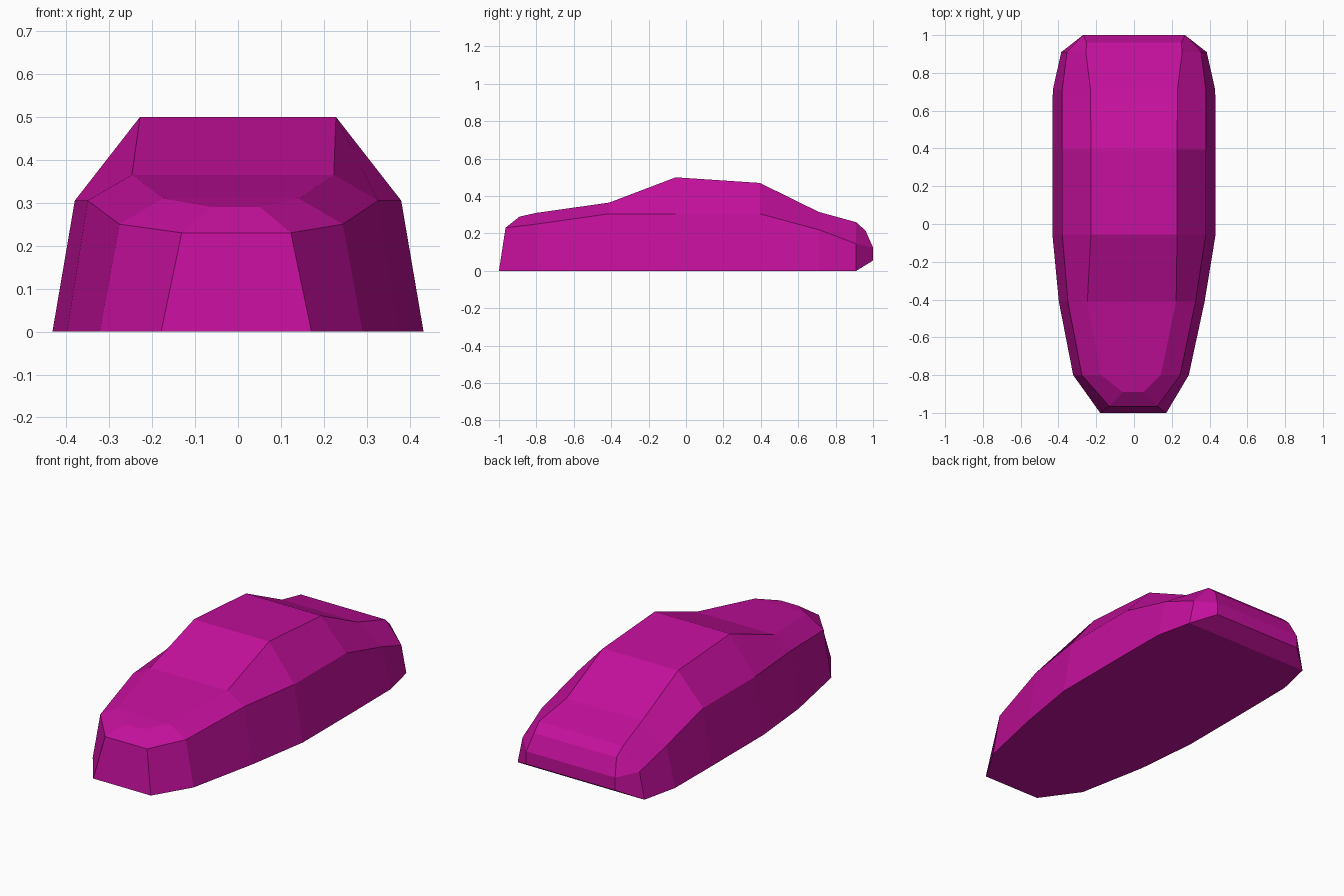
import bpy
import bmesh

default_cube = bpy.data.objects.get("Cube")
if default_cube:
    bpy.data.objects.remove(default_cube, do_unlink=True)

# Single body paint
paint = bpy.data.materials.new("magenta_paint")
colour = (0.55, 0.005, 0.33, 1.0)
paint.use_nodes = True
paint.diffuse_color = colour
shader = next(n for n in paint.node_tree.nodes if n.type == "BSDF_PRINCIPLED")
shader.inputs["Base Color"].default_value = colour
shader.inputs["Roughness"].default_value = 0.8

# Rails running nose to tail: (half width, y, z)
sill_rail = [
    (.175, -1, 0), (.306, -.8, 0), (.386, -.41, 0), (.432, -.055, 0),
    (.432, .395, 0), (.43, .71, 0), (.385, .91, 0), (.27, 1, .055),
]
shoulder_rail = [
    (.127, -.965, .23), (.26, -.8, .25), (.338, -.41, .305), (.38, -.055, .305),
    (.38, .395, .305), (.38, .71, .22), (.355, .91, .145), (.27, 1, .125),
]
roof_rail = [
    (.055, -.89, .29), (.158, -.8, .31), (.235, -.41, .365), (.228, -.055, .5),
    (.228, .395, .47), (.23, .71, .315), (.255, .91, .26), (.25, .96, .215),
]
# Slight sideways lean of the nose
lean = [-.004, -.016, -.012] + [0] * 5


def add_rail(bm, rail, side):
    return [bm.verts.new((side * x + shift, y, z))
            for (x, y, z), shift in zip(rail, lean)]


def bridge(bm, first, second):
    for i in range(len(first) - 1):
        bm.faces.new((first[i], first[i + 1], second[i + 1], second[i]))


def build_car_body():
    bm = bmesh.new()
    # Closed ring of rails: up the left side, across the roof, down the right
    ring = [add_rail(bm, rail, 1) for rail in (sill_rail, shoulder_rail, roof_rail)]
    ring += [add_rail(bm, rail, -1) for rail in (roof_rail, shoulder_rail, sill_rail)]
    for i, rail in enumerate(ring):
        bridge(bm, rail, ring[(i + 1) % len(ring)])
    # Nose and tail panels, split at the shoulder
    for end in (0, -1):
        for low in (0, 1):
            bm.faces.new((ring[low][end], ring[low + 1][end],
                          ring[4 - low][end], ring[5 - low][end]))
    bmesh.ops.recalc_face_normals(bm, faces=bm.faces[:])
    mesh = bpy.data.meshes.new("car_body")
    bm.to_mesh(mesh)
    bm.free()
    mesh.materials.append(paint)
    body = bpy.data.objects.new("car_body", mesh)
    bpy.context.collection.objects.link(body)
    return body


build_car_body()
